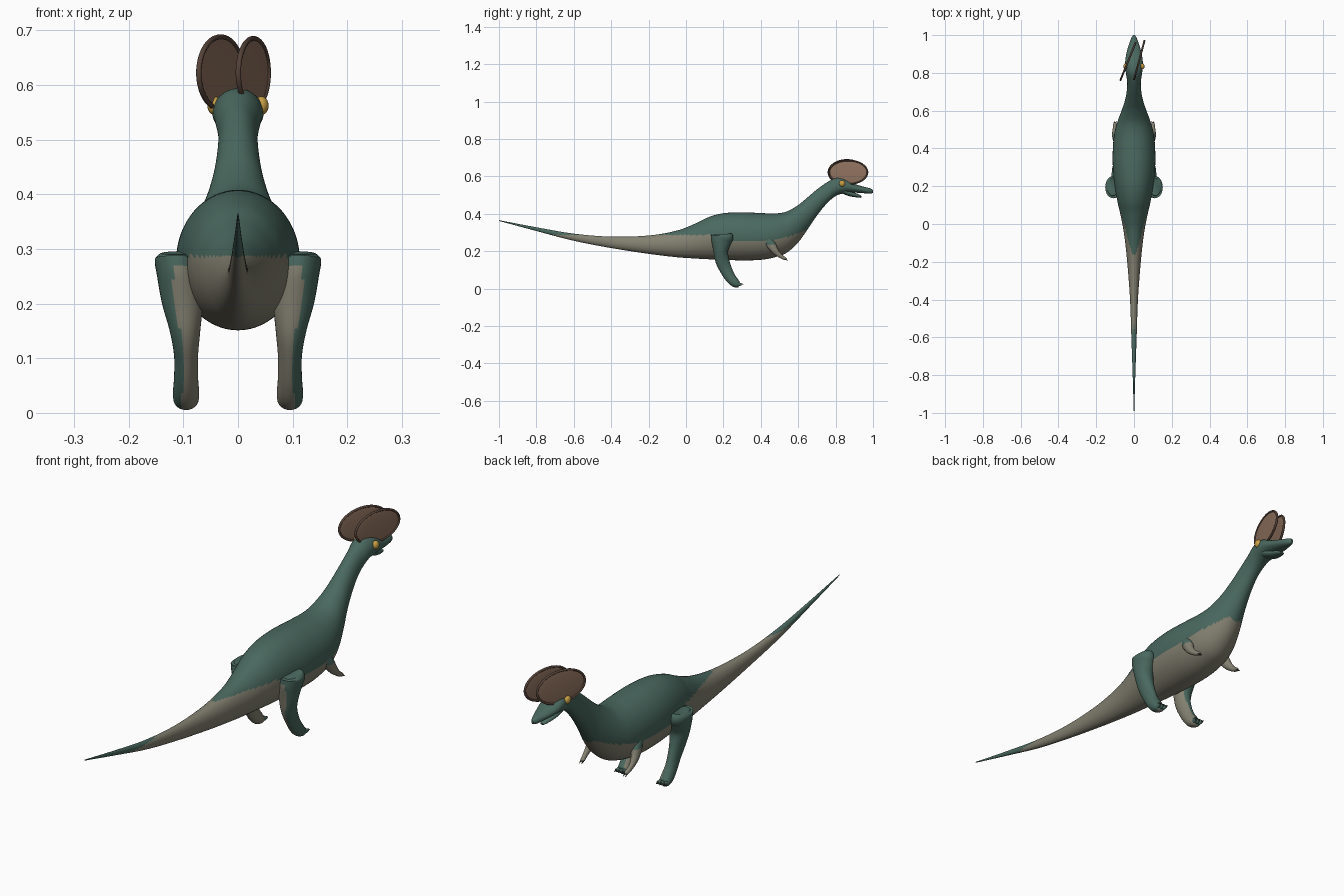
import bpy
import bmesh
import math
from mathutils import Vector, Matrix

if "Cube" in bpy.data.objects:
    bpy.data.objects.remove(bpy.data.objects["Cube"], do_unlink=True)

parts = []


def material(name, rgb):
    mat = bpy.data.materials.new(name)
    mat.use_nodes = True
    mat.diffuse_color = (*rgb, 1)
    mat.node_tree.nodes["Principled BSDF"].inputs["Base Color"].default_value = (*rgb, 1)
    return mat


GREEN = material("deep green skin", (0.068, 0.14, 0.115))
BEIGE = material("beige belly", (0.23, 0.22, 0.165))
CREST = material("brown crest", (0.28, 0.17, 0.115))
RIM = material("dark crest rim", (0.09, 0.055, 0.04))
GOLD = material("gold eye", (0.58, 0.35, 0.06))
CLAW = material("dark claw", (0.05, 0.05, 0.04))


def finish(name, bm, mats, rule=None):
    bmesh.ops.recalc_face_normals(bm, faces=bm.faces)
    bm.normal_update()
    if rule:
        for face in bm.faces:
            face.material_index = int(rule(face.calc_center_median(), face.normal))
    mesh = bpy.data.meshes.new(name)
    bm.to_mesh(mesh)
    bm.free()
    for mat in mats:
        mesh.materials.append(mat)
    obj = bpy.data.objects.new(name, mesh)
    bpy.context.collection.objects.link(obj)
    parts.append(obj)
    return obj


def resample(rows, steps):
    """Smooth spline through rows of numbers."""
    rows = [Vector(r) for r in rows]
    out = []
    last = len(rows) - 1
    for i in range(last):
        a, b, c, d = (rows[min(max(i + k, 0), last)] for k in (-1, 0, 1, 2))
        for s in range(steps):
            t = s / steps
            out.append(b + (c - a) * (t / 2)
                       + (a * 2 - b * 5 + c * 4 - d) * (t * t / 2)
                       + (b * 3 - a - c * 3 + d) * (t ** 3 / 2))
    out.append(rows[-1])
    return out


def loft(name, rows, mats, rule=None, steps=8, sides=32, upright=False):
    """Skin ellipses along rows of x, y, z, side radius, depth radius."""
    rows = resample(rows, steps)
    bm = bmesh.new()
    rings = []
    side = Vector((1, 0, 0))
    for i, r in enumerate(rows):
        before, after = rows[max(i - 1, 0)], rows[min(i + 1, len(rows) - 1)]
        along = Vector((0, after[1] - before[1], after[2] - before[2])).normalized()
        depth = Vector((0, 0, 1)) if upright else along.cross(side)
        centre = Vector(r[:3])
        ring = []
        for k in range(sides):
            a = math.tau * k / sides
            ring.append(bm.verts.new(centre + side * (math.cos(a) * max(r[3], 0.0008))
                                     + depth * (math.sin(a) * max(r[4], 0.0008))))
        rings.append(ring)
    for lower, upper in zip(rings, rings[1:]):
        for k in range(sides):
            n = (k + 1) % sides
            bm.faces.new((lower[k], lower[n], upper[n], upper[k]))
    bm.faces.new(rings[0])
    bm.faces.new(rings[-1])
    return finish(name, bm, mats, rule)


def ball(name, centre, scale, mat):
    bm = bmesh.new()
    bmesh.ops.create_uvsphere(bm, u_segments=32, v_segments=16, radius=1,
                              matrix=Matrix.Translation(centre) @ Matrix.Diagonal((*scale, 1)))
    return finish(name, bm, [mat])


# Body with tail, neck and head: y, top, bottom, half width
outline = [
    (-1, .366, .362, .001), (-.8, .328, .308, .007), (-.6, .294, .256, .014),
    (-.4, .278, .217, .021), (-.2, .284, .186, .036), (-.05, .31, .168, .053),
    (.05, .348, .161, .072), (.12, .382, .157, .088), (.2, .403, .154, .102),
    (.3, .408, .151, .112), (.4, .404, .154, .112), (.48, .402, .169, .104),
    (.54, .413, .193, .088), (.6, .447, .247, .066), (.65, .488, .317, .049),
    (.7, .53, .39, .039), (.75, .566, .452, .036), (.8, .592, .495, .043),
    (.85, .588, .51, .047), (.9, .561, .513, .041), (.95, .545, .51, .027),
    (.985, .536, .508, .014), (1, .527, .513, .004),
]


def belly(c, n):
    line = min(0.25 + 0.8 * (c.y - 0.36) ** 2, 0.287 if c.y < 0.36 else 0.31)
    return c.z < line and c.y < 0.64


loft("body", [(0, y, (t + b) / 2, w, (t - b) / 2) for y, t, b, w in outline],
     [GREEN, BEIGE], belly, steps=9, sides=64, upright=True)

# Lower jaw, hanging slightly open
loft("lower_jaw", [(0, .84, .525, .034, .018), (0, .88, .507, .028, .014),
                   (0, .92, .496, .018, .009), (0, .938, .489, .008, .004)], [GREEN])

for s, label in ((1, "left"), (-1, "right")):
    # Hind leg, green outside and beige inside
    def inner(c, n, s=s):
        return n.x * s < 0.35 and c.z < 0.27 and n.y < 0.75

    leg = [(.113, .195, .292, .028, .045), (.114, .195, .28, .038, .058),
           (.109, .189, .25, .039, .053), (.102, .186, .2, .037, .039),
           (.097, .194, .15, .028, .037), (.095, .212, .105, .022, .033),
           (.095, .233, .065, .022, .029), (.095, .256, .037, .024, .026),
           (.095, .276, .022, .022, .019), (.095, .285, .018, .013, .01)]
    loft(label + "_hind_leg", [(s * x, *r) for x, *r in leg], [GREEN, BEIGE], inner)

    # Toes and claws
    for k in (-1, 0, 1):
        x = s * 0.095 + k * 0.013
        tip = x + k * 0.004
        loft(f"{label}_toe_{k + 2}", [(x, .262, .027, .009, .012), (x, .283, .023, .008, .01),
                                      (tip, .297, .024, .005, .006)], [GREEN], sides=16)
        loft(f"{label}_toe_claw_{k + 2}", [(tip, .293, .026, .004, .005),
                                           (tip, .307, .022, .001, .001)], [CLAW], sides=12)

    # Small fore arm
    arm = [(.085, .435, .265, .022, .028), (.094, .455, .235, .02, .025),
           (.1, .474, .205, .016, .019), (.103, .495, .183, .011, .013),
           (.102, .515, .168, .009, .01), (.1, .53, .16, .009, .008),
           (.1, .537, .156, .004, .004)]
    loft(label + "_arm", [(s * x, *r) for x, *r in arm], [GREEN, BEIGE],
         lambda c, n: c.z < 0.235, sides=24)
    for k in (-1, 1):
        x = s * 0.1 + k * 0.005
        loft(f"{label}_finger_{k + 2}", [(x, .527, .161, .004, .005),
                                         (x, .545, .149, .001, .001)], [CLAW], sides=12)

    # Eye
    ball(label + "_eye", (s * 0.043, .835, .562), (.013, .016, .017), GOLD)

# Paired crest plates, each a thin oval with a raised rim
for label, x, y, turn, height in (("left", .028, .868, -15, .067), ("right", -.032, .86, -22, .07)):
    place = Matrix.Translation((x, y, .622)) @ Matrix.Rotation(math.radians(turn), 4, "Z")
    plate = ball(label + "_crest", (0, 0, 0), (.004, .106, height - 0.003), CREST)
    plate.data.transform(place)
    bm = bmesh.new()
    rings = []
    for i in range(64):
        a = math.tau * i / 64
        out = Vector((0, math.cos(a), math.sin(a)))
        mid = Vector((0, out.y * 0.106, out.z * (height - 0.004)))
        rings.append([bm.verts.new(place @ (mid + out * (math.cos(b) * 0.0045)
                                            + Vector((math.sin(b) * 0.005, 0, 0))))
                      for b in (math.tau * j / 12 for j in range(12))])
    for i in range(64):
        p, q = rings[i], rings[(i + 1) % 64]
        for j in range(12):
            n = (j + 1) % 12
            bm.faces.new((p[j], p[n], q[n], q[j]))
    finish(label + "_crest_rim", bm, [RIM])

# Smooth shading with sharp cap edges
for obj in bpy.context.selected_objects:
    obj.select_set(False)
for obj in parts:
    obj.select_set(True)
bpy.context.view_layer.objects.active = parts[0]
bpy.ops.object.shade_smooth_by_angle(angle=math.radians(50))
